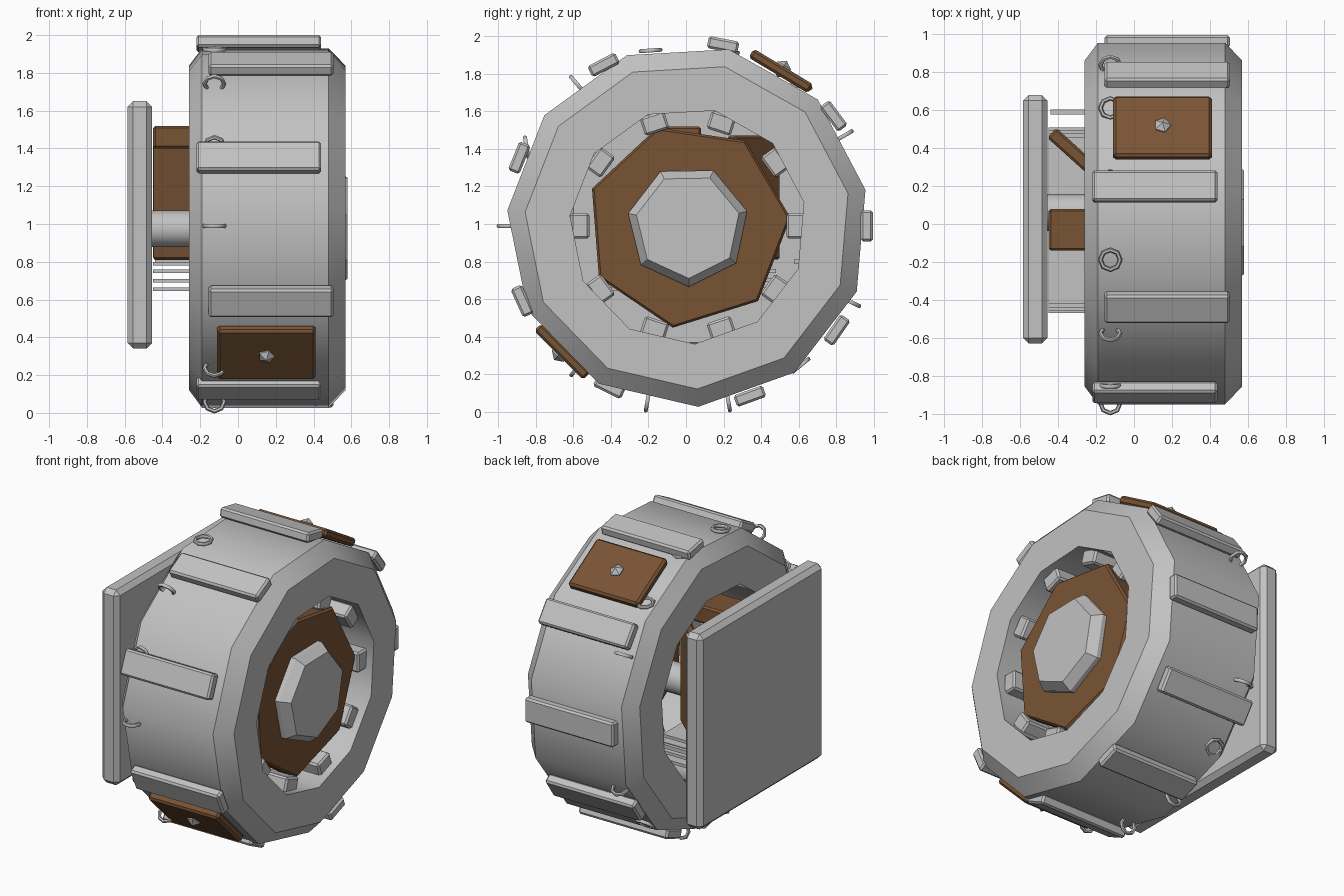
import bpy, bmesh, math
from mathutils import Matrix, Vector

if "Cube" in bpy.data.objects:
    bpy.data.objects.remove(bpy.data.objects["Cube"])

CY, CZ = 0.01, 0.99   # wheel axis position


def material(name, rgb):
    m = bpy.data.materials.new(name)
    m.diffuse_color = (*rgb, 1)
    m.use_nodes = True
    m.node_tree.nodes["Principled BSDF"].inputs["Base Color"].default_value = m.diffuse_color
    return m


GREY = material("grey_metal", (0.54, 0.54, 0.54))
BROWN = material("brown_wood", (0.19, 0.088, 0.035))


def finish(bm, name, mat, smooth=None, bevel=0):
    if bevel:
        bmesh.ops.bevel(bm, geom=bm.edges[:], offset=bevel, segments=1, affect='EDGES')
    bmesh.ops.recalc_face_normals(bm, faces=bm.faces[:])
    me = bpy.data.meshes.new(name)
    bm.to_mesh(me)
    bm.free()
    me.materials.append(mat)
    ob = bpy.data.objects.new(name, me)
    bpy.context.collection.objects.link(ob)
    if smooth:
        bpy.context.view_layer.objects.active = ob
        ob.select_set(True)
        bpy.ops.object.shade_smooth_by_angle(angle=math.radians(smooth))
        ob.select_set(False)
    return ob


def radial(deg, r, x):
    """Frame on the wheel: local y tangential, local z pointing outward."""
    a = math.radians(deg)
    return (Matrix.Translation((x, CY + r * math.cos(a), CZ + r * math.sin(a)))
            @ Matrix.Rotation(a - math.pi / 2, 4, 'X'))


def box(name, size, mtx, mat, bevel=0.012):
    bm = bmesh.new()
    bmesh.ops.create_cube(bm, size=1)
    bmesh.ops.scale(bm, vec=size, verts=bm.verts)
    if bevel:
        bmesh.ops.bevel(bm, geom=bm.edges[:], offset=bevel, segments=1, affect='EDGES')
    bm.transform(mtx)
    return finish(bm, name, mat)


def lathe(name, profile, n, start, mat, closed=False, smooth=None, cy=CY, cz=CZ):
    """Spin (x, r) points about the x direction; open profiles get end caps."""
    bm = bmesh.new()
    rows = []
    for x, r in profile:
        rows.append([bm.verts.new((x, cy + r * math.cos(a), cz + r * math.sin(a)))
                     for a in (math.radians(start + 360 * k / n) for k in range(n))])
    pairs = list(zip(rows, rows[1:])) + ([(rows[-1], rows[0])] if closed else [])
    for p, q in pairs:
        for k in range(n):
            j = (k + 1) % n
            bm.faces.new((p[k], p[j], q[j], q[k]))
    if not closed:
        bm.faces.new(rows[0])
        bm.faces.new(rows[-1])
    return finish(bm, name, mat, smooth)


# Wheel ring with chamfered shoulders
lathe("wheel_ring", [(-0.26, 0.63), (-0.26, 0.87), (-0.19, 0.965), (0.48, 0.965),
                     (0.57, 0.87), (0.57, 0.63)], 11, -86.7, GREY, True, 35)

# Hub disc and cap
lathe("hub_disc", [(0.37, 0.53), (0.385, 0.548), (0.475, 0.548), (0.49, 0.535)],
      7, -98.4, BROWN)
lathe("hub_cap", [(0.47, 0.325), (0.52, 0.325), (0.58, 0.28)], 7, -89, GREY)

# Axle joining the hub to the mounting plate
lathe("axle", [(-0.47, 0.097), (0.4, 0.097)], 16, 0, GREY, smooth=35, cy=0.06, cz=0.975)

# Mounting plate
box("mounting_plate", (0.13, 1.31, 1.31), Matrix.Translation((-0.52, 0.025, 0.995)), GREY, 0.03)

# Inner blocks around the bore
for k in range(10):
    box("inner_block", (0.2, 0.135, 0.1), radial(36 * k, 0.575, 0.42), GREY)

# Outer treads, alternating sideways
treads = [(79, 0, 0.982), (117.6, 1, 0.968), (158, 0, 0.968), (-155.6, 1, 0.968),
          (-116, 0, 0.955), (-70, 1, 0.965), (-35, 0, 0.968), (0, 1, 0.953), (37, 1, 0.972)]
for deg, side, r in treads:
    box("tread", (0.66, 0.165, 0.065), radial(deg, r, 0.175 if side else 0.11), GREY)

# Brown patch panels with a stud in the middle
for deg, r in ((59, 0.962), (-135, 0.947)):
    box("patch_panel", (0.52, 0.37, 0.055), radial(deg, r, 0.15), BROWN, 0.014)
    bm = bmesh.new()
    bmesh.ops.create_icosphere(bm, subdivisions=1, radius=0.05)
    bm.transform(radial(deg, r + 0.012, 0.15))
    finish(bm, "patch_stud", GREY)


# Wire loops near the inner edge: (position on wheel, direction of the loop's own axis)
def loop_ring(deg, axis_deg, r=0.955, major=0.052, minor=0.012, n=8, m=6):
    bm = bmesh.new()
    a = math.radians(deg)
    c = Vector((-0.125, CY + r * math.cos(a), CZ + r * math.sin(a)))
    rot = Matrix.Rotation(math.radians(axis_deg) - math.pi / 2, 3, 'X')
    v = []
    for i in range(n):
        t = 2 * math.pi * i / n
        for j in range(m):
            s = 2 * math.pi * j / m
            d = major + minor * math.cos(s)
            v.append(bm.verts.new(c + rot @ Vector(
                (d * math.cos(t), d * math.sin(t), minor * math.sin(s)))))
    for i in range(n):
        for j in range(m):
            i2, j2 = (i + 1) % n, (j + 1) % m
            bm.faces.new((v[i * m + j], v[i2 * m + j], v[i2 * m + j2], v[i * m + j2]))
    finish(bm, "wire_loop", GREY, 60)


for deg, ax in ((180, 90), (154, 10), (128, 40), (102, 94), (77, 80), (51, 80), (30, 120),
                (-25, 63), (-51, -51), (-77, 10), (-103, -10), (-128, -38)):
    loop_ring(deg, ax)

# Brown supports behind the wheel
box("top_support", (0.5, 0.22, 0.12), Matrix.Translation((-0.2, -0.03, 1.46)), BROWN)
box("slanted_support", (0.36, 0.07, 0.66),
    Matrix.Translation((-0.3, 0.36, 1.14)) @ Matrix.Rotation(math.radians(-42), 4, 'Z'), BROWN)

# Grey slats and rods linking the plate and the wheel
for z, w in ((0.79, 0.88), (0.75, 0.92), (0.70, 0.95), (0.655, 0.98)):
    box("link_slat", (0.3, w, 0.02), Matrix.Translation((-0.3, 0.02, z)), GREY, 0)
box("link_rod", (0.3, 0.025, 0.025), Matrix.Translation((-0.29, 0.59, 0.8)), GREY, 0)
